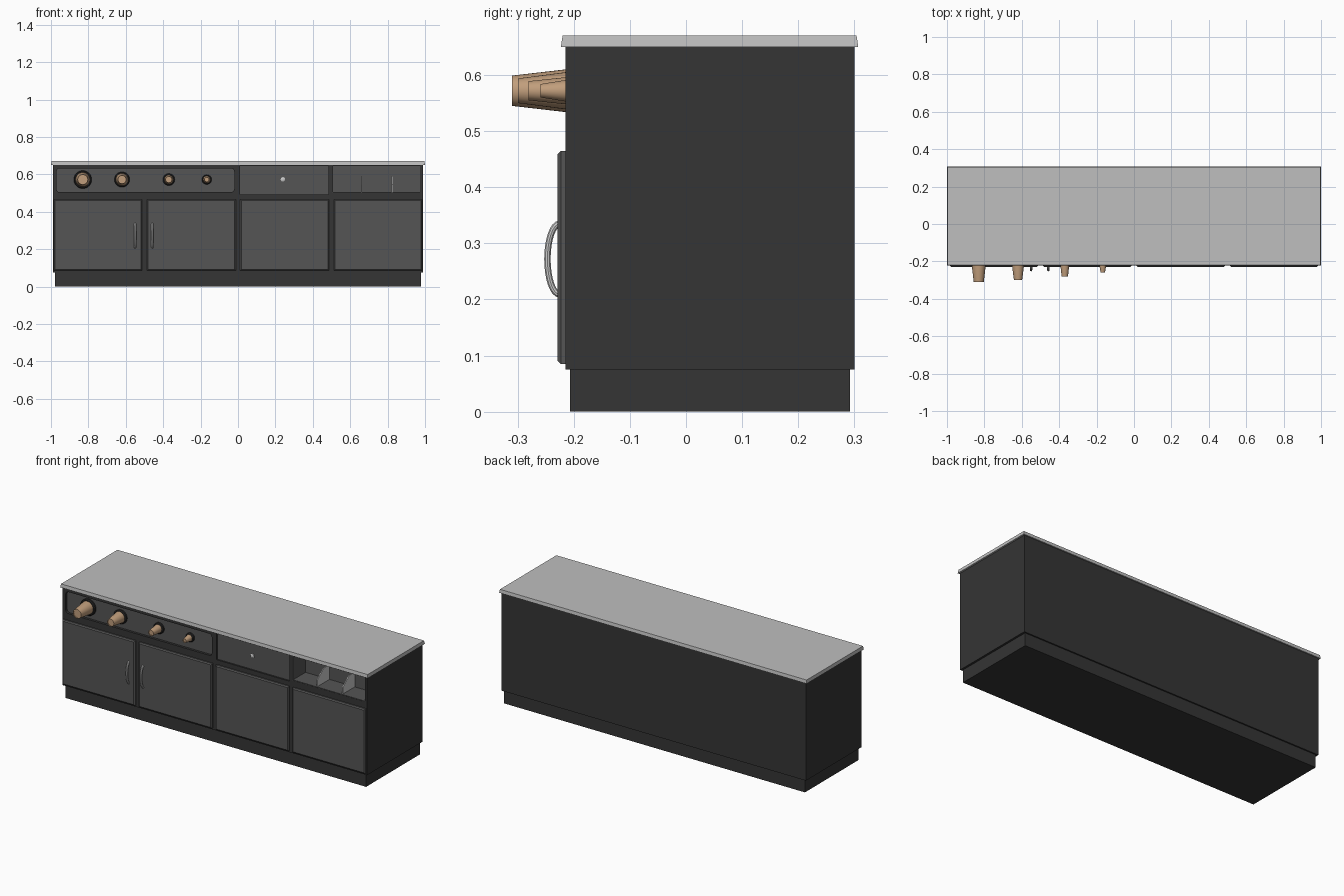
import bpy, bmesh, math
from mathutils import Matrix, Vector

default = bpy.data.objects.get("Cube")
if default:
    bpy.data.objects.remove(default, do_unlink=True)


def material(name, r, g, b):
    m = bpy.data.materials.new(name)
    m.use_nodes = True
    m.diffuse_color = (r, g, b, 1)
    m.node_tree.nodes["Principled BSDF"].inputs["Base Color"].default_value = (r, g, b, 1)
    return m


BODY = material("charcoal body", 0.035, 0.035, 0.035)
PANEL = material("dark grey panel", 0.09, 0.09, 0.09)
TOP = material("light grey worktop", 0.52, 0.52, 0.52)
METAL = material("brushed metal", 0.6, 0.6, 0.6)
RUBBER = material("black collar", 0.02, 0.02, 0.02)
PAPER = material("tan paper", 0.53, 0.34, 0.2)


def finish(name, bm, mat):
    bmesh.ops.recalc_face_normals(bm, faces=bm.faces)
    me = bpy.data.meshes.new(name)
    bm.to_mesh(me)
    bm.free()
    ob = bpy.data.objects.new(name, me)
    bpy.context.collection.objects.link(ob)
    me.materials.append(mat)
    return ob


def smooth(ob):
    bpy.ops.object.select_all(action='DESELECT')
    ob.select_set(True)
    bpy.context.view_layer.objects.active = ob
    bpy.ops.object.shade_smooth_by_angle(angle=math.radians(35))


def box(name, x, y, z, mat, corner=0, front_bevel=0, taper=0):
    """Box from (min, max) pairs; corner rounds the edges along y."""
    bm = bmesh.new()
    bmesh.ops.create_cube(bm, size=1)
    for v in bm.verts:
        v.co = Vector([lo + (c + 0.5) * (hi - lo) for c, (lo, hi) in zip(v.co, (x, y, z))])
        if taper and v.co.z > z[0] + 1e-4:
            v.co.x -= math.copysign(taper, v.co.x)
            v.co.y -= math.copysign(taper, v.co.y)
    if corner:
        along = [e for e in bm.edges if abs(e.verts[0].co.y - e.verts[1].co.y) > 1e-4]
        bmesh.ops.bevel(bm, geom=along, offset=corner, segments=4, affect='EDGES', profile=0.5)
    if front_bevel:
        front = [e for e in bm.edges if all(v.co.y < y[0] + 1e-4 for v in e.verts)]
        bmesh.ops.bevel(bm, geom=front, offset=front_bevel, segments=1, affect='EDGES')
    return finish(name, bm, mat)


def lathe(name, x, z, profile, mat, steps=32):
    """Turn a (radius, y) profile about an axis running along y."""
    bm = bmesh.new()
    rings = []
    for r, y in profile:
        rings.append([bm.verts.new((x + r * math.cos(2 * math.pi * i / steps), y,
                                    z + r * math.sin(2 * math.pi * i / steps)))
                      for i in range(steps)])
    for a, b in zip(rings, rings[1:]):
        for i in range(steps):
            j = (i + 1) % steps
            bm.faces.new((a[i], a[j], b[j], b[i]))
    bm.faces.new(rings[0])
    bm.faces.new(rings[-1])
    ob = finish(name, bm, mat)
    smooth(ob)
    return ob


def recess(target, x, z, depth_y, corner=0):
    """Cut an opening into the front of the cabinet."""
    cutter = box("recess_cutter", x, (-0.3, depth_y), z, BODY, corner)
    cutter.hide_render = True
    mod = target.modifiers.new("opening", 'BOOLEAN')
    mod.operation = 'DIFFERENCE'
    mod.solver = 'EXACT'
    mod.object = cutter
    bpy.context.view_layer.objects.active = target
    bpy.ops.object.modifier_apply(modifier=mod.name)
    bpy.data.objects.remove(cutter, do_unlink=True)


# Carcass, plinth and worktop
FRONT = -0.215
carcass = box("cabinet_body", (-0.99, 0.99), (FRONT, 0.3), (0.075, 0.652), BODY)
box("plinth", (-0.978, 0.978), (-0.207, 0.292), (0, 0.076), BODY)
box("worktop", (-1, 1), (-0.223, 0.307), (0.65, 0.67), TOP, taper=0.003)

# Openings in the upper front
cup_x, cup_z = (-0.97, -0.02), (0.505, 0.632)
drawer_x, drawer_z = (0.012, 0.484), (0.492, 0.645)
bay_x, bay_z, bay_back = (0.505, 0.978), (0.503, 0.645), -0.095
recess(carcass, cup_x, cup_z, -0.196, corner=0.016)
recess(carcass, drawer_x, drawer_z, -0.2)
recess(carcass, bay_x, bay_z, bay_back)

# Recessed dispenser panel and drawer front
box("dispenser_panel", cup_x, (-0.201, -0.19), cup_z, PANEL, corner=0.016)
box("drawer_front", drawer_x, (-0.206, -0.195), drawer_z, PANEL)
lathe("drawer_lock", 0.24, 0.573, [(0.012, -0.2), (0.012, -0.212), (0.009, -0.214)], METAL, 16)

# Open bay lining
t = 0.003
bay_y = (FRONT + 0.001, bay_back)
box("bay_back", bay_x, (bay_back - t, bay_back), bay_z, PANEL)
box("bay_floor", bay_x, bay_y, (bay_z[0], bay_z[0] + t), PANEL)
for side, x in (("right", bay_x[0]), ("left", bay_x[1] - t)):
    box("bay_side_" + side, (x, x + t), bay_y, bay_z, PANEL)

# Sloping bay dividers
for i, x in enumerate((0.66, 0.825)):
    bm = bmesh.new()
    outline = [(-0.208, 0.505), (bay_back, 0.505), (bay_back, 0.592), (-0.15, 0.592), (-0.208, 0.545)]
    face = bm.faces.new([bm.verts.new((x - 0.003, y, z)) for y, z in outline])
    ext = bmesh.ops.extrude_face_region(bm, geom=[face])
    bmesh.ops.translate(bm, vec=(0.006, 0, 0),
                        verts=[g for g in ext["geom"] if isinstance(g, bmesh.types.BMVert)])
    finish("bay_divider_%d" % (i + 1), bm, METAL)

# Doors
for i, x in enumerate(((-0.985, -0.512), (-0.487, -0.012), (0.012, 0.487), (0.512, 0.985))):
    box("door_%d" % (i + 1), x, (-0.229, -0.21), (0.085, 0.465), PANEL, front_bevel=0.006)

# Bowed door handles
for side, x in (("right", -0.55), ("left", -0.458)):
    curve = bpy.data.curves.new("handle_path", 'CURVE')
    curve.dimensions = '3D'
    curve.bevel_depth = 0.006
    curve.bevel_resolution = 3
    curve.use_fill_caps = True
    steps = 16
    path = curve.splines.new('POLY')
    path.points.add(steps)
    for k, p in enumerate(path.points):
        a = math.pi * k / steps
        p.co = (x, -0.225 - 0.022 * math.sin(a), 0.272 - 0.063 * math.cos(a), 1)
    helper = bpy.data.objects.new("handle_path", curve)
    bpy.context.collection.objects.link(helper)
    bpy.context.view_layer.update()
    graph = bpy.context.evaluated_depsgraph_get()
    mesh = bpy.data.meshes.new_from_object(helper.evaluated_get(graph))
    bpy.data.objects.remove(helper, do_unlink=True)
    handle = bpy.data.objects.new("door_handle_" + side, mesh)
    bpy.context.collection.objects.link(handle)
    mesh.materials.clear()
    mesh.materials.append(METAL)
    smooth(handle)

# Stacked paper cups in their collars: x, collar radius, base radius, tip radius, tip y
cups = ((-0.83, 0.048, 0.038, 0.027, -0.31), (-0.62, 0.041, 0.033, 0.022, -0.299),
        (-0.37, 0.032, 0.024, 0.017, -0.281), (-0.167, 0.026, 0.019, 0.012, -0.259))
for i, (x, collar, base, tip, end) in enumerate(cups):
    lathe("cup_collar_%d" % (i + 1), x, 0.572,
          [(collar, -0.196), (collar, -0.21), (collar - 0.005, -0.214)], RUBBER)
    lathe("paper_cup_%d" % (i + 1), x, 0.572,
          [(base, -0.2), (base, FRONT), (tip, end), (tip - 0.003, end),
           (tip - 0.003, end + 0.004)], PAPER)
